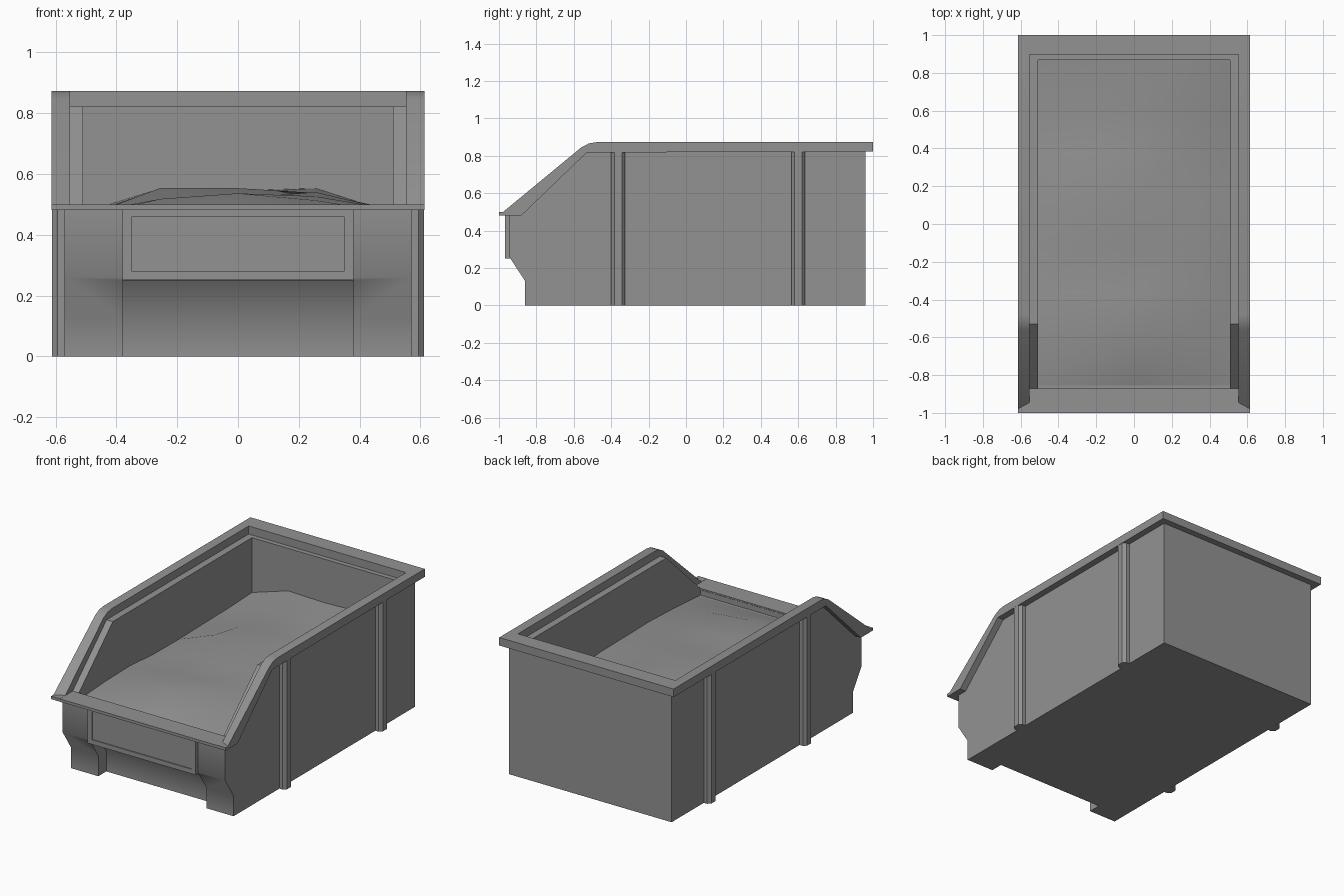
import bpy, bmesh, math, random
from mathutils import Vector

cube = bpy.data.objects.get("Cube")
if cube:
    bpy.data.objects.remove(cube, do_unlink=True)

grey = bpy.data.materials.new("plain grey")
grey.use_nodes = True
colour = (0.29, 0.29, 0.29, 1)
grey.diffuse_color = colour
grey.node_tree.nodes["Principled BSDF"].inputs["Base Color"].default_value = colour


def finish(bm, name):
    """Turn a bmesh into a named grey object."""
    bmesh.ops.recalc_face_normals(bm, faces=bm.faces)
    mesh = bpy.data.meshes.new(name)
    bm.to_mesh(mesh)
    bm.free()
    mesh.materials.append(grey)
    obj = bpy.data.objects.new(name, mesh)
    bpy.context.collection.objects.link(obj)
    return obj


def prism(name, profile, low, high, axis="x"):
    """Extrude a (y, z) profile along x, or an (x, y) profile along z."""
    bm = bmesh.new()
    if axis == "x":
        points, move = [(low, a, b) for a, b in profile], Vector((high - low, 0, 0))
    else:
        points, move = [(a, b, low) for a, b in profile], Vector((0, 0, high - low))
    face = bm.faces.new([bm.verts.new(p) for p in points])
    out = bmesh.ops.extrude_face_region(bm, geom=[face])
    new_verts = [g for g in out["geom"] if isinstance(g, bmesh.types.BMVert)]
    bmesh.ops.translate(bm, verts=new_verts, vec=move)
    return finish(bm, name)


def select(obj):
    bpy.ops.object.select_all(action="DESELECT")
    obj.select_set(True)
    bpy.context.view_layer.objects.active = obj


def cut(obj, cutter):
    """Subtract the cutter, then remove it."""
    cutter.hide_render = True
    mod = obj.modifiers.new("cut", "BOOLEAN")
    mod.operation, mod.solver, mod.object = "DIFFERENCE", "EXACT", cutter
    select(obj)
    bpy.ops.object.modifier_apply(modifier="cut")
    bpy.data.objects.remove(cutter, do_unlink=True)


def smooth(obj, degrees):
    select(obj)
    bpy.ops.object.shade_smooth_by_angle(angle=math.radians(degrees))


# Tub with sloping side walls and a stepped front
body = prism("bin_body", [
    (0.96, 0), (0.96, 0.822), (-0.53, 0.822), (-0.875, 0.495), (-0.945, 0.495),
    (-0.945, 0.26), (-0.86, 0.13), (-0.86, 0)], -0.571, 0.571)
# Cavity with a narrow ledge below the front lip
cut(body, prism("cavity_cutter", [
    (0.867, 1), (0.867, 0.04), (-0.72, 0.04), (-0.72, 0.16), (-0.853, 0.32),
    (-0.853, 0.455), (-0.872, 0.455), (-0.872, 1)], -0.509, 0.509))
# Hollow between the two front feet
cut(body, prism("front_hollow_cutter", [
    (-1.1, 0.25), (-0.87, 0.25), (-0.78, 0.13), (-0.78, -0.1), (-1.1, -0.1)],
    -0.38, 0.38))
smooth(body, 40)

# Overhanging rim that bends down to the low front lip
rim = prism("rim", [
    (1, 0.822), (1, 0.873), (-0.48, 0.873), (-0.52, 0.866), (-0.56, 0.845),
    (-0.978, 0.5), (-1, 0.5), (-1, 0.481), (-0.88, 0.481), (-0.53, 0.818)],
    -0.613, 0.613)
cut(rim, prism("opening_cutter", [
    (-1.1, 0.499), (-0.87, 0.499), (-0.87, 0.3), (0.897, 0.3), (0.897, 1), (-1.1, 1)],
    -0.553, 0.553))
# Mitre the lower ends of the sloping rim
for v in rim.data.vertices:
    if abs(v.co.x) < 0.56 and -0.99 < v.co.y < -0.96:
        v.co.y = -0.945
smooth(rim, 28)

# Label holder with a shallow inset face
bm = bmesh.new()
bmesh.ops.create_cube(bm, size=1)
for v in bm.verts:
    v.co = Vector((v.co.x * 0.758, v.co.y * 0.03 - 0.953, v.co.z * 0.235 + 0.3695))
front = [f for f in bm.faces if f.calc_center_median().y < -0.965]
bmesh.ops.inset_region(bm, faces=front, thickness=0.029, use_even_offset=True)
bmesh.ops.inset_region(bm, faces=front, thickness=0.0002, depth=-0.006,
                       use_even_offset=True)
finish(bm, "label_holder")

# Chamfered upright ribs on both sides
for side, label in ((1, "left"), (-1, "right")):
    for y, place in ((-0.363, "front"), (0.6, "back")):
        prism(f"{label}_{place}_rib", [
            (side * 0.56, y - 0.037), (side * 0.594, y - 0.037),
            (side * 0.612, y - 0.02), (side * 0.612, y + 0.02),
            (side * 0.594, y + 0.037), (side * 0.56, y + 0.037)], 0, 0.82, "z")

# Lumpy fill, rising towards the back and lower along the walls
random.seed(11)
bm = bmesh.new()
bmesh.ops.create_grid(bm, x_segments=4, y_segments=7, size=1)
for v in bm.verts:
    rise = (v.co.y + 1) / 2
    if v.co.y < -0.99:
        height = 0.456
    elif abs(v.co.x) > 0.99:
        height = random.uniform(0.455, 0.49)
    else:
        height = 0.485 + 0.035 * rise + random.uniform(0, 0.05)
    v.co = Vector((v.co.x * 0.51, v.co.y * 0.861 + 0.007, height))
fill = finish(bm, "fill")
if fill.data.polygons[0].normal.z < 0:
    fill.data.flip_normals()
smooth(fill, 30)
